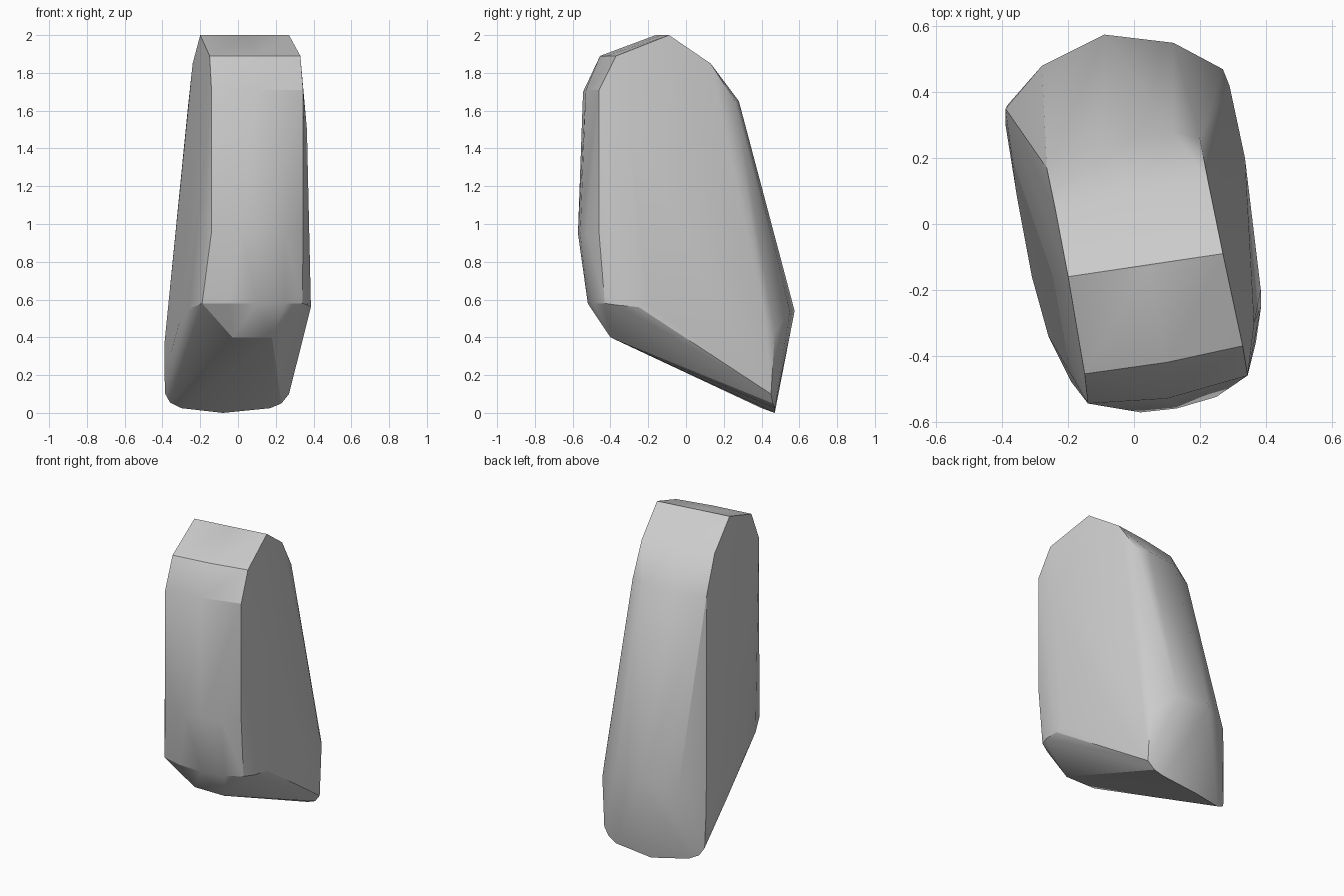
import bpy, bmesh

# Outline points of the faceted stone, ordered by level
top_ridge = [(-.20, -.16, 2), (.04, -.13, 2), (.27, -.09, 2)]
front_bevels = [(-.15, -.455, 1.89), (.10, -.42, 1.89), (.33, -.37, 1.89),
                (-.14, -.545, 1.70), (.10, -.53, 1.71), (.345, -.46, 1.71)]
back_bevels = [(-.24, .05, 1.85), (0, .10, 1.85), (.225, .13, 1.85),
               (-.265, .17, 1.62), (-.10, .25, 1.65), (.12, .28, 1.65), (.20, .26, 1.65)]
belly = [(-.14, -.545, .96), (.02, -.572, .95), (.13, -.56, .95), (.25, -.525, .95),
         (.345, -.46, .95), (.365, -.30, 1.5)]
lower_rim = [(-.19, -.48, .58), (-.05, -.515, .58), (.10, -.52, .58), (.25, -.49, .58),
             (.34, -.43, .58), (.37, -.36, .57), (.386, -.25, .56), (.385, -.20, .57),
             (-.26, -.34, .55), (-.31, -.16, .48), (-.355, .08, .32)]
foot = [(-.03, -.40, .40), (.18, -.40, .40),
        (-.39, .30, .22), (-.385, .36, .10), (-.36, .38, .055), (-.30, .40, .025),
        (-.08, .47, 0), (.17, .47, .025), (.23, .46, .05), (.27, .45, .10)]
back_rim = [(-.39, .35, .36), (-.28, .48, .50), (-.09, .575, .54),
            (.12, .55, .54), (.27, .47, .43), (.29, .42, .50), (.337, .20, .50)]

# Wrap the levels in a convex skin
bm = bmesh.new()
for p in top_ridge + front_bevels + back_bevels + belly + lower_rim + foot + back_rim:
    bm.verts.new(p)
res = bmesh.ops.convex_hull(bm, input=bm.verts[:])
bmesh.ops.delete(bm, geom=[v for v in bm.verts if not v.link_faces], context='VERTS')
bmesh.ops.recalc_face_normals(bm, faces=bm.faces[:])
mesh = bpy.data.meshes.new("stone")
bm.to_mesh(mesh)
bm.free()
stone = bpy.data.objects.new("stone", mesh)
bpy.context.collection.objects.link(stone)

# Smooth the gentle facets, keep the strong edges
bpy.context.view_layer.objects.active = stone
stone.select_set(True)
bpy.ops.object.shade_smooth_by_angle(angle=0.4)
